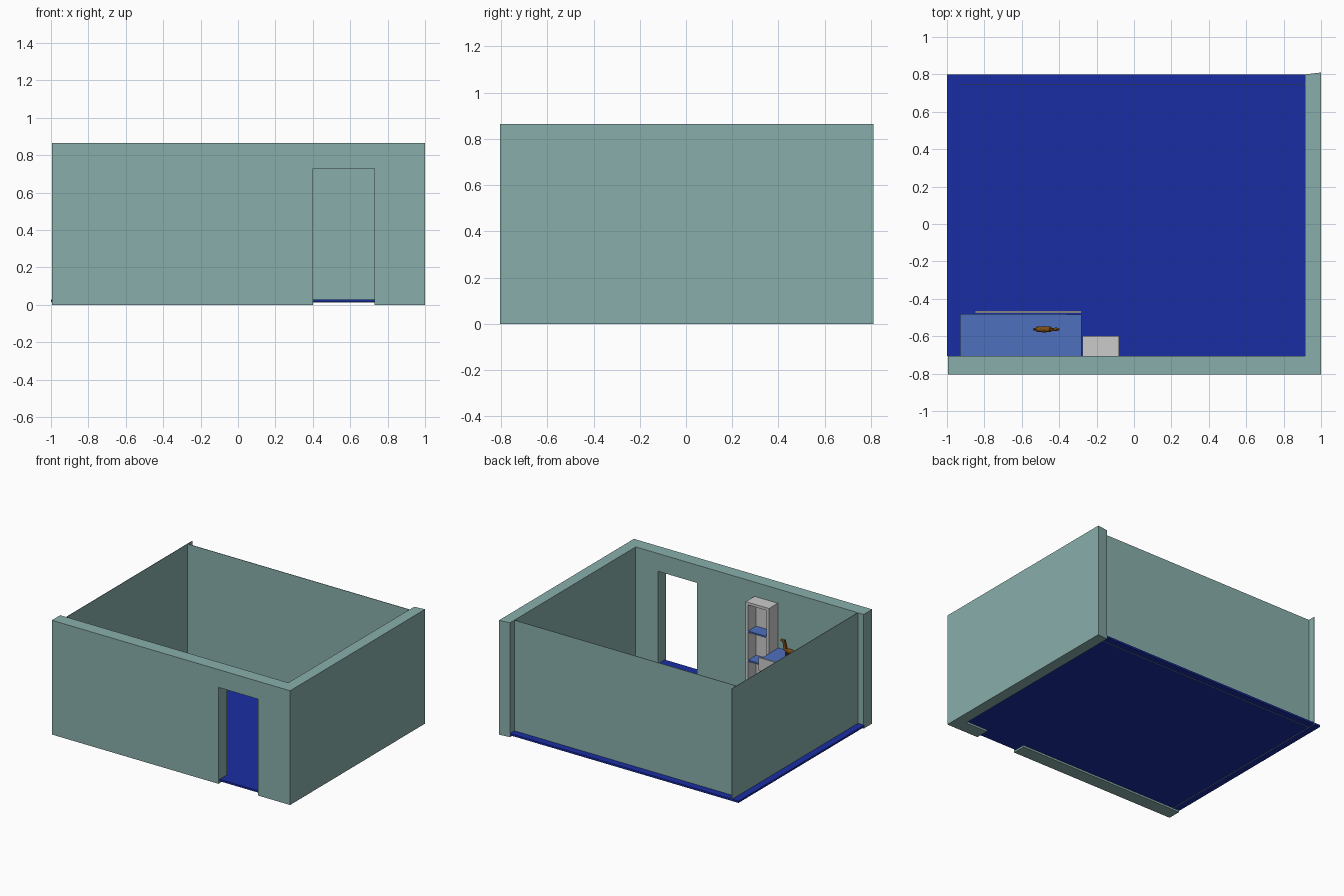
import bpy, bmesh
from mathutils import Vector

if "Cube" in bpy.data.objects:
    bpy.data.objects.remove(bpy.data.objects["Cube"])


def material(name, rgb):
    m = bpy.data.materials.new(name)
    m.diffuse_color = (*rgb, 1)
    m.use_nodes = True
    m.node_tree.nodes["Principled BSDF"].inputs["Base Color"].default_value = m.diffuse_color
    return m


WALL = material("wall_green", (0.25, 0.43, 0.41))
FLOOR = material("floor_blue", (0.01, 0.027, 0.37))
BLUE = material("furniture_blue", (0.075, 0.16, 0.51))
BROWN = material("toy_brown", (0.21, 0.075, 0.008))


def finish(name, bm, mat):
    bmesh.ops.recalc_face_normals(bm, faces=bm.faces)
    me = bpy.data.meshes.new(name)
    bm.to_mesh(me)
    bm.free()
    if mat:
        me.materials.append(mat)
    ob = bpy.data.objects.new(name, me)
    bpy.context.collection.objects.link(ob)
    return ob


def prism(name, points, depth, mat):
    """Extrude a closed outline along a vector."""
    bm = bmesh.new()
    face = bm.faces.new([bm.verts.new(p) for p in points])
    new = bmesh.ops.extrude_face_region(bm, geom=[face])["geom"]
    verts = [g for g in new if isinstance(g, bmesh.types.BMVert)]
    bmesh.ops.translate(bm, vec=depth, verts=verts)
    return finish(name, bm, mat)


def box(name, x0, x1, y0, y1, z0, z1, mat=None):
    pts = [(x0, y0, z0), (x1, y0, z0), (x1, y1, z0), (x0, y1, z0)]
    return prism(name, pts, (0, 0, z1 - z0), mat)


H = 0.865

# front wall with the doorway cut into its outline
outline = [(-0.995, 0), (0.40, 0), (0.40, 0.73), (0.73, 0.73), (0.73, 0), (1, 0), (1, H), (-0.995, H)]
prism("front_wall", [(x, -0.805, z) for x, z in outline], (0, 0.10, 0), WALL)

# thick right wall, slightly slanted at its back end
plan = [(0.915, -0.705), (1, -0.705), (1, 0.81), (0.915, 0.80)]
prism("right_wall", [(x, y, 0) for x, y in plan], (0, 0, H), WALL)

# thin walls and floor
box("left_wall", -0.947, -0.943, -0.705, 0.80, 0.012, H, WALL)
box("back_wall", -0.943, 0.915, 0.743, 0.747, 0.012, H, WALL)
box("floor", -1.0, 0.915, -0.705, 0.80, 0.014, 0.028, FLOOR)
box("door_sill", 0.40, 0.73, -0.79, -0.705, 0.014, 0.028, FLOOR)

# bookcase: frame, back and shelves
fz = 0.028
bx0, bx1, by0, by1, top = -0.275, -0.08, -0.705, -0.60, 0.757
for name, x0, x1 in (("left", bx0, bx0 + 0.02), ("right", bx1 - 0.02, bx1)):
    box(f"bookcase_{name}_side", x0, x1, by0, by1, fz, top)
box("bookcase_top", bx0 + 0.02, bx1 - 0.02, by0, by1, top - 0.02, top)
box("bookcase_back", bx0 + 0.02, bx1 - 0.02, by0, by0 + 0.008, fz, top - 0.02)
for i, z in enumerate((0.10, 0.32, 0.54)):
    box(f"bookcase_shelf_{i}", bx0 + 0.02, bx1 - 0.02, by0 + 0.008, by1, z - 0.012, z, BLUE)

# raised bed: mattress deck, end cabinet, foot panel and guard panel
box("bed_deck", -0.93, -0.36, -0.705, -0.48, 0.33, 0.42, BLUE)
box("bed_end_cabinet", -0.36, -0.28, -0.705, -0.485, fz, 0.42, BLUE)
box("bed_foot_panel", -0.93, -0.91, -0.705, -0.48, fz, 0.33, BLUE)
box("bed_guard_panel", -0.85, -0.28, -0.475, -0.465, 0.34, 0.44)


# low-poly toy animal standing on the bed
def blob(name, centre, size):
    bm = bmesh.new()
    bmesh.ops.create_icosphere(bm, subdivisions=2, radius=1)
    for v in bm.verts:
        v.co = Vector(c + a * s for c, a, s in zip(centre, v.co, size))
    return finish(name, bm, BROWN)


ty = -0.563
blob("toy_body", (-0.48, ty, 0.50), (0.052, 0.017, 0.02))
blob("toy_head", (-0.417, ty, 0.568), (0.02, 0.009, 0.012))
blob("toy_tail", (-0.533, ty, 0.495), (0.008, 0.006, 0.024))
neck = [(-0.455, 0.50), (-0.43, 0.50), (-0.418, 0.57), (-0.435, 0.578)]
prism("toy_neck", [(x, ty - 0.008, z) for x, z in neck], (0, 0.016, 0), BROWN)
for i, x in enumerate((-0.515, -0.45)):
    for side in (-1, 1):
        y = ty + side * 0.009
        box(f"toy_leg_{i}_{'right' if side < 0 else 'left'}", x - 0.005, x + 0.005,
            y - 0.005, y + 0.005, 0.42, 0.50, BROWN)
